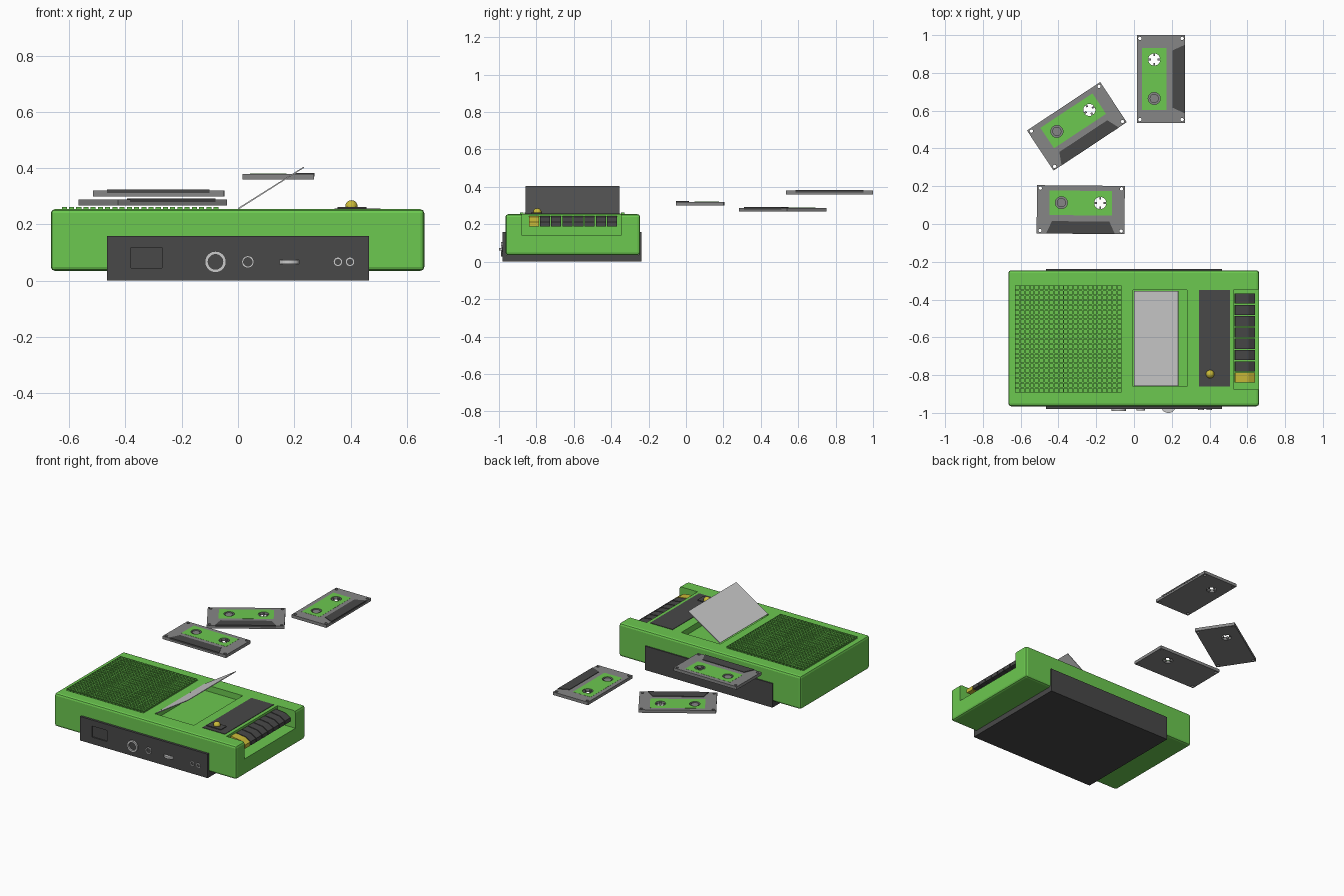
import bpy, bmesh, math
from mathutils import Matrix, Vector

if "Cube" in bpy.data.objects:
    bpy.data.objects.remove(bpy.data.objects["Cube"])


def material(name, rgb):
    m = bpy.data.materials.new(name)
    m.diffuse_color = (*rgb, 1)
    m.use_nodes = True
    m.node_tree.nodes["Principled BSDF"].inputs["Base Color"].default_value = m.diffuse_color
    return m


GREEN = material("green", (0.15, 0.58, 0.08))
DARK = material("charcoal", (0.065, 0.065, 0.065))
GREY = material("shell_grey", (0.24, 0.24, 0.24))
YELLOW = material("yellow", (0.6, 0.5, 0.04))


def add(name, bm, mat=None):
    bmesh.ops.recalc_face_normals(bm, faces=bm.faces)
    me = bpy.data.meshes.new(name)
    bm.to_mesh(me)
    bm.free()
    if mat:
        me.materials.append(mat)
    ob = bpy.data.objects.new(name, me)
    bpy.context.collection.objects.link(ob)
    return ob


def prism(name, pts, lo, hi, axis='z', mat=None):
    """Extrude a 2D outline between lo and hi along an axis."""
    place = {'x': lambda a, b, t: (t, a, b),
             'y': lambda a, b, t: (a, t, b),
             'z': lambda a, b, t: (a, b, t)}[axis]
    bm = bmesh.new()
    face = bm.faces.new([bm.verts.new(place(a, b, lo)) for a, b in pts])
    ext = bmesh.ops.extrude_face_region(bm, geom=[face])
    verts = [g for g in ext['geom'] if isinstance(g, bmesh.types.BMVert)]
    bmesh.ops.translate(bm, verts=verts, vec=place(0, 0, hi - lo))
    return add(name, bm, mat)


def box(name, x0, x1, y0, y1, z0, z1, mat=None):
    return prism(name, [(x0, y0), (x1, y0), (x1, y1), (x0, y1)], z0, z1, 'z', mat)


def circle(cx, cy, r, n=24):
    return [(cx + r * math.cos(2 * math.pi * i / n), cy + r * math.sin(2 * math.pi * i / n)) for i in range(n)]


def apply(ob):
    bpy.context.view_layer.objects.active = ob
    for m in list(ob.modifiers):
        bpy.ops.object.modifier_apply(modifier=m.name)


def cut(ob, *cutters):
    for c in cutters:
        m = ob.modifiers.new("cut", 'BOOLEAN')
        m.operation, m.solver, m.object = 'DIFFERENCE', 'EXACT', c
        apply(ob)
        bpy.data.objects.remove(c)


def ring(name, cx, cy, r_out, r_in, lo, hi, axis, mat=None):
    ob = prism(name, circle(cx, cy, r_out), lo, hi, axis, mat)
    cut(ob, prism("cutter", circle(cx, cy, r_in), lo - 0.1, hi + 0.1, axis, mat))
    return ob


# main case with grille recess, cassette well and key notch
body = box("case", -0.665, 0.662, -0.965, -0.245, 0.035, 0.254, GREEN)
bev = body.modifiers.new("bevel", 'BEVEL')
bev.width, bev.segments = 0.014, 2
apply(body)
cut(body,
    box("cutter", -0.63, -0.065, -0.892, -0.325, 0.222, 0.4, GREEN),
    box("cutter", -0.005, 0.28, -0.86, -0.35, 0.215, 0.4, GREEN),
    box("cutter", 0.53, 0.8, -0.877, -0.347, 0.14, 0.4, GREEN))

# dark cradle: floor with front and back walls
prism("cradle", [(-0.98, 0), (-0.237, 0), (-0.237, 0.158), (-0.25, 0.158),
                 (-0.25, 0.036), (-0.96, 0.036), (-0.96, 0.158), (-0.98, 0.158)],
      -0.465, 0.465, 'x', DARK)

# speaker grille: grid sheet with square pits
N = 22
bm = bmesh.new()
bmesh.ops.create_grid(bm, x_segments=N, y_segments=N, size=0.5)
for v in bm.verts:
    v.co = Vector((-0.3475 + v.co.x * 0.565, -0.6085 + v.co.y * 0.567, 0.262))
pits = bm.faces[:]
rim = [e for e in bm.edges if e.is_boundary]
bmesh.ops.inset_individual(bm, faces=pits, thickness=0.0055)
pit_edges = bmesh.ops.extrude_discrete_faces(bm, faces=pits)['faces']
for f in pit_edges:
    for v in f.verts:
        v.co.z = 0.235
skirt = bmesh.ops.extrude_edge_only(bm, edges=rim)['geom']
for v in skirt:
    if isinstance(v, bmesh.types.BMVert):
        v.co.z = 0.222
add("speaker_grille", bm, GREEN)

# open cassette door
prism("cassette_door", [(0.0, 0.258), (0.003, 0.254), (0.236, 0.402), (0.233, 0.405)], -0.857, -0.355, 'y')

# control panel, slider plate and knob
box("control_panel", 0.343, 0.507, -0.86, -0.35, 0.25, 0.257, DARK)
box("slider_plate", 0.353, 0.457, -0.83, -0.77, 0.25, 0.262, DARK)
bpy.ops.mesh.primitive_uv_sphere_add(segments=20, ring_count=12, radius=0.022, location=(0.403, -0.795, 0.264))
knob = bpy.context.object
knob.name = "slider_knob"
knob.data.materials.append(YELLOW)
bpy.ops.object.shade_smooth()

# piano keys, the front one yellow
for i in range(8):
    y = -0.84 + i * 0.0597
    prism(f"key_{i + 1}", [(0.531, 0.187), (0.64, 0.187), (0.64, 0.212), (0.605, 0.234), (0.535, 0.243)],
          y, y + 0.0535, 'y', DARK if i else YELLOW)

# front sockets, recessed window and thumbwheel
cradle = bpy.data.objects["cradle"]
cut(cradle, box("cutter", -0.38, -0.27, -1.1, -0.972, 0.045, 0.118, DARK))
ring("large_socket", -0.08, 0.067, 0.038, 0.026, -0.99, -0.97, 'y')
ring("medium_socket", 0.035, 0.067, 0.022, 0.015, -0.988, -0.97, 'y')
for i, x in enumerate((0.355, 0.398)):
    ring(f"small_jack_{i + 1}", x, 0.067, 0.015, 0.011, -0.985, -0.97, 'y')
prism("volume_wheel", circle(0.182, -0.96, 0.04, 32), 0.06, 0.074, 'z')

# cassette parts in local coordinates
shell = box("cassette_shell", -0.2325, 0.2325, -0.1275, 0.1275, -0.011, 0.009, GREY)
cut(shell, *[prism("cutter", circle(x, y, 0.009, 12), -0.1, 0.1, 'z', GREY)
             for x in (-0.215, 0.215) for y in (-0.112, 0.112)],
    *[prism("cutter", circle(x, 0.036, 0.032), z, 0.1, 'z', GREY) for x, z in ((-0.103, -0.004), (0.103, -0.1))])
label = box("cassette_label", -0.165, 0.165, -0.03, 0.1, 0.007, 0.0098, GREEN)
cut(label, *[prism("cutter", circle(x, 0.036, 0.032), -0.1, 0.1, 'z', GREEN) for x in (-0.103, 0.103)])
head = prism("cassette_head_block", [(-0.182, -0.128), (0.182, -0.128), (0.152, -0.062), (-0.152, -0.062)],
             0.0, 0.0125, 'z', DARK)
teeth = []
for k in range(4):
    tooth = box("reel_tooth", 0.018, 0.032, -0.005, 0.005, -0.009, 0.007, GREY)
    tooth.data.transform(Matrix.Translation((0.103, 0.036, 0)) @ Matrix.Rotation(k * math.pi / 2, 4, 'Z'))
    teeth.append(tooth)
plug = prism("reel_hub", circle(-0.103, 0.036, 0.024), -0.006, 0.006, 'z', GREY)

# three cassettes share the same parts
for i, (loc, ang) in enumerate([((-0.282, 0.076, 0.311), -0.5),
                                ((-0.3025, 0.517, 0.279), 33.5),
                                ((0.143, 0.7675, 0.371), 90)]):
    mat = Matrix.Translation(loc) @ Matrix.Rotation(math.radians(ang), 4, 'Z')
    for part in [shell, label, head, plug] + teeth:
        ob = part if i == 2 else part.copy()
        if i < 2:
            bpy.context.collection.objects.link(ob)
        ob.matrix_world = mat
